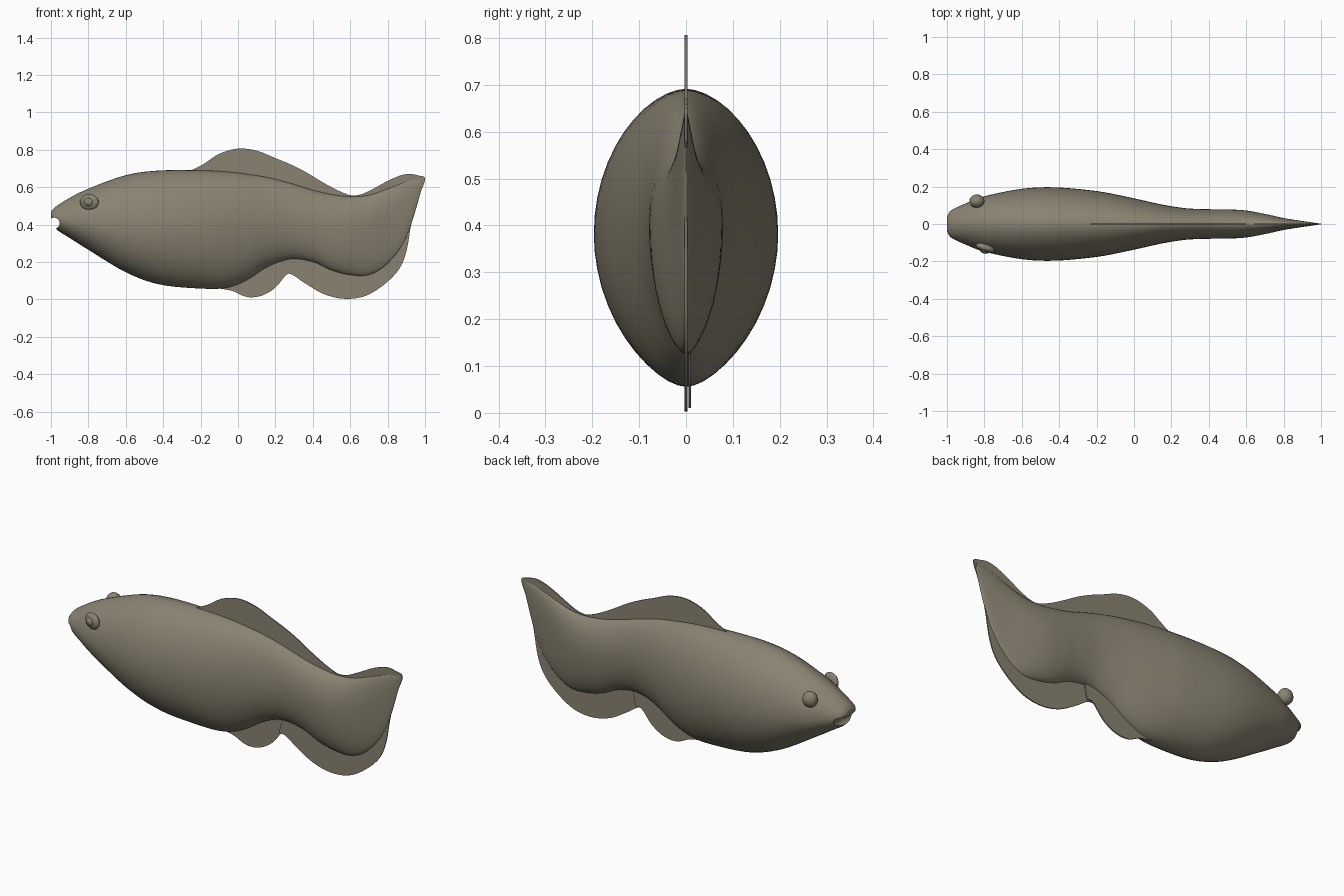
import bpy, bmesh, math
from mathutils import Vector, Matrix

if "Cube" in bpy.data.objects:
    bpy.data.objects.remove(bpy.data.objects["Cube"])

skin = bpy.data.materials.new("olive_grey_skin")
skin.diffuse_color = (0.25, 0.225, 0.165, 1)
skin.use_nodes = True
skin.node_tree.nodes["Principled BSDF"].inputs["Base Color"].default_value = skin.diffuse_color


def spline(points, steps):
    """Smooth open curve through points of any dimension."""
    pts = [points[0]] + list(points) + [points[-1]]
    out = []
    for i in range(1, len(pts) - 2):
        for k in range(steps):
            t = k / steps
            out.append([0.5 * (2 * b + (c - a) * t + (2 * a - 5 * b + 4 * c - d) * t * t
                               + (3 * b - a - 3 * c + d) * t ** 3)
                        for a, b, c, d in zip(*pts[i - 1:i + 3])])
    return out + [list(points[-1])]


def finish(name, bm, angle=40):
    bmesh.ops.recalc_face_normals(bm, faces=bm.faces)
    mesh = bpy.data.meshes.new(name)
    bm.to_mesh(mesh)
    bm.free()
    mesh.materials.append(skin)
    ob = bpy.data.objects.new(name, mesh)
    bpy.context.collection.objects.link(ob)
    bpy.ops.object.select_all(action='DESELECT')
    ob.select_set(True)
    bpy.context.view_layer.objects.active = ob
    bpy.ops.object.shade_smooth_by_angle(angle=math.radians(angle))
    return ob


# Body: x, top, bottom, half width, height of widest line
STATIONS = [
    (-1.00, .468, .435, .040, .45), (-.985, .487, .395, .066, .44),
    (-.96, .505, .366, .083, .43), (-.90, .543, .328, .110, .42),
    (-.80, .592, .265, .148, .41), (-.60, .664, .145, .188, .39),
    (-.42, .689, .080, .196, .38), (-.20, .690, .058, .176, .38),
    (-.06, .683, .062, .150, .39), (.05, .670, .105, .126, .40),
    (.16, .652, .175, .102, .41), (.28, .622, .215, .084, .42),
    (.40, .585, .200, .079, .41), (.50, .562, .155, .078, .39),
    (.60, .550, .130, .072, .38), (.70, .558, .130, .054, .40),
    (.80, .592, .190, .032, .45), (.90, .630, .330, .016, .53),
    (.985, .648, .600, .004, .63)]
SIDES = 48
bm = bmesh.new()
rings = []
for x, top, bottom, width, mid in spline(STATIONS, 5):
    ring = []
    for i in range(SIDES):
        a = 2 * math.pi * i / SIDES
        c, s = math.cos(a), math.sin(a)
        z = mid + s * ((top - mid) if s > 0 else (mid - bottom))
        y = math.copysign(abs(c) ** 1.12, c) * width
        ring.append(bm.verts.new((x, y, z)))
    rings.append(ring)
for r, q in zip(rings, rings[1:]):
    for i in range(SIDES):
        j = (i + 1) % SIDES
        bm.faces.new((r[i], r[j], q[j], q[i]))
bm.faces.new(rings[0])
bm.faces.new(rings[-1])
body = finish("body", bm)

# Open mouth, cut across the snout
bm = bmesh.new()
bmesh.ops.create_cone(bm, cap_ends=True, segments=24, radius1=.03, radius2=.03, depth=.5,
                      matrix=Matrix.Translation((-.984, 0, .407)) @ Matrix.Rotation(math.pi / 2, 4, 'X'))
cutter = finish("mouth_cutter", bm)
cutter.hide_render = True
mod = body.modifiers.new("mouth", 'BOOLEAN')
mod.operation = 'DIFFERENCE'
mod.object = cutter
bpy.context.view_layer.objects.active = body
bpy.ops.object.modifier_apply(modifier=mod.name)
bpy.data.objects.remove(cutter)
body.select_set(True)
bpy.context.view_layer.objects.active = body
bpy.ops.object.shade_smooth_by_angle(angle=math.radians(40))


# Fins: free edge is a smooth curve, root points are buried in the body
def fin(name, edge, root, y=0.0, thick=.006):
    outline = spline(edge, 5) + [list(p) for p in root]
    bm = bmesh.new()
    face = bm.faces.new([bm.verts.new((x, y - thick / 2, z)) for x, z in outline])
    ext = bmesh.ops.extrude_face_region(bm, geom=[face])
    bmesh.ops.translate(bm, vec=(0, thick, 0),
                        verts=[v for v in ext['geom'] if isinstance(v, bmesh.types.BMVert)])
    bmesh.ops.triangulate(bm, faces=[f for f in bm.faces if len(f.verts) > 4])
    finish(name, bm, 30)


fin("dorsal_fin",
    [(-.26, .686), (-.19, .720), (-.10, .778), (0, .806), (.10, .795), (.20, .755), (.28, .722),
     (.36, .682), (.46, .622), (.54, .580), (.60, .557), (.64, .553)],
    [(.62, .50), (.40, .54), (.20, .60), (0, .63), (-.22, .65)])
fin("anal_fin",
    [(-.10, .058), (-.03, .045), (.03, .018), (.08, .011), (.14, .025), (.20, .063),
     (.25, .122), (.275, .140), (.30, .138)],
    [(.32, .25), (.18, .22), (.04, .14), (-.08, .09)], y=.008)
fin("tail_fin",
    [(.25, .137), (.29, .132), (.36, .085), (.46, .028), (.57, .003), (.68, .018), (.78, .078),
     (.86, .160), (.90, .255), (.925, .395), (.955, .520), (1.0, .640), (.965, .662), (.90, .670),
     (.82, .643), (.73, .595), (.66, .562), (.60, .553)],
    [(.56, .45), (.40, .32), (.28, .25)])

# Eyes: a ball on one side, a flatter ringed eye on the other
for name, pos, size in (("left_eye", (-.84, .122, .525), (.040, .036, .042)),
                        ("right_eye", (-.795, -.128, .52), (.052, .022, .043)),
                        ("right_pupil", (-.80, -.142, .52), (.026, .016, .022))):
    bm = bmesh.new()
    bmesh.ops.create_uvsphere(bm, u_segments=24, v_segments=14, radius=1)
    bmesh.ops.scale(bm, vec=size, verts=bm.verts)
    if name != "left_eye":
        bmesh.ops.rotate(bm, verts=bm.verts, cent=(0, 0, 0),
                         matrix=Matrix.Rotation(math.radians(-18), 3, 'Z'))
    bmesh.ops.translate(bm, vec=Vector(pos), verts=bm.verts)
    finish(name, bm)
